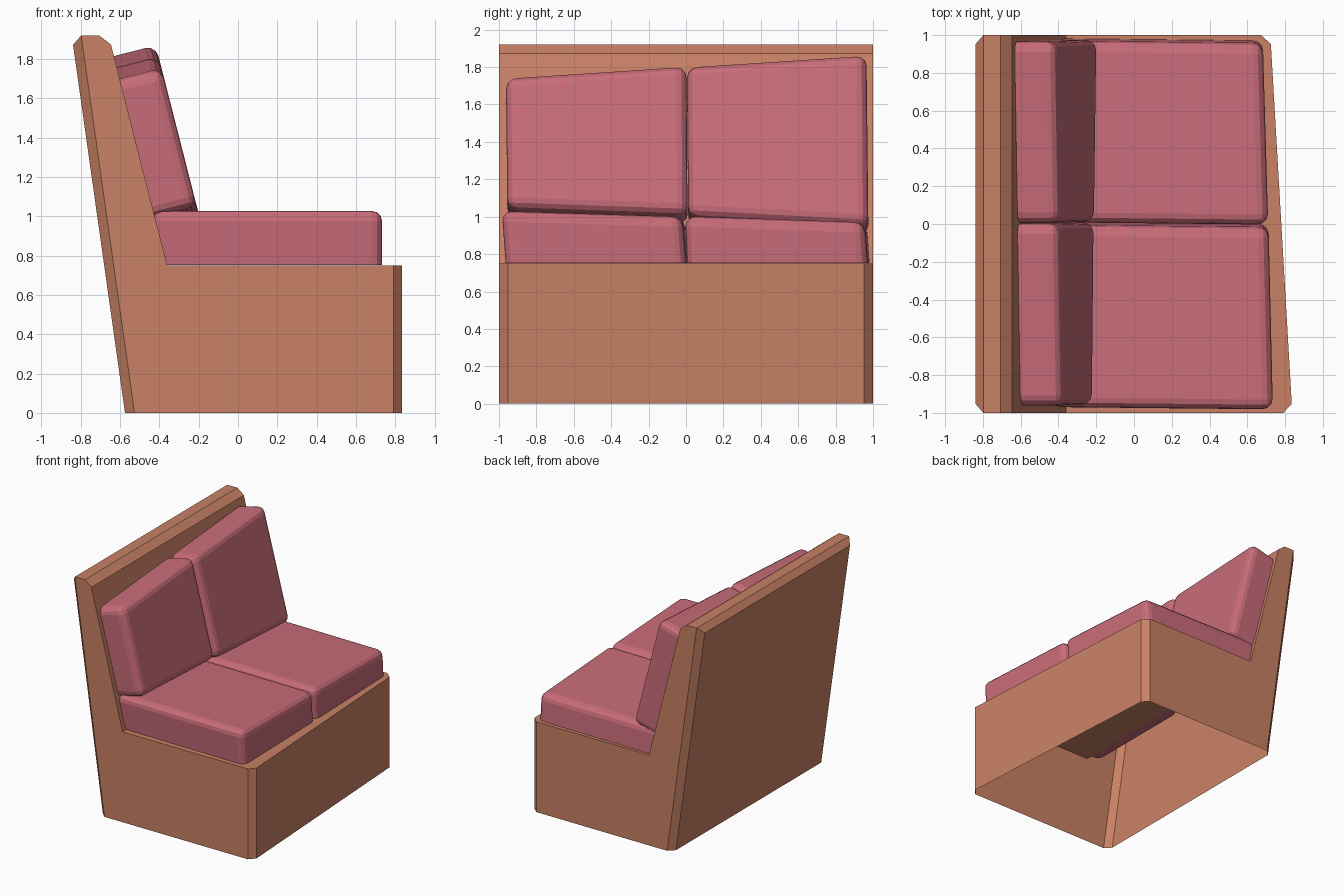
import bpy, bmesh
from mathutils import Vector

if "Cube" in bpy.data.objects:
    bpy.data.objects.remove(bpy.data.objects["Cube"])


def material(name, color):
    m = bpy.data.materials.new(name)
    m.diffuse_color = color
    m.use_nodes = True
    m.node_tree.nodes["Principled BSDF"].inputs["Base Color"].default_value = m.diffuse_color
    return m


WOOD = material("frame_brown", (0.58, 0.22, 0.13, 1))
FABRIC = material("cushion_red", (0.58, 0.15, 0.19, 1))


def finish(bm, name, mat):
    bmesh.ops.recalc_face_normals(bm, faces=bm.faces[:])
    return bm, name, mat


def to_object(bm, name, mat):
    me = bpy.data.meshes.new(name)
    bm.to_mesh(me)
    bm.free()
    me.materials.append(mat)
    ob = bpy.data.objects.new(name, me)
    bpy.context.collection.objects.link(ob)
    return ob


def prism(ring_a, ring_b):
    """Solid between two matching rings of points."""
    bm = bmesh.new()
    a = [bm.verts.new(p) for p in ring_a]
    b = [bm.verts.new(p) for p in ring_b]
    n = len(a)
    first = bm.faces.new(a)
    bm.faces.new(b[::-1])
    sides = [bm.faces.new((a[i], b[i], b[(i + 1) % n], a[(i + 1) % n])) for i in range(n)]
    bmesh.ops.recalc_face_normals(bm, faces=bm.faces[:])
    return bm, first, sides


# Bench frame: side profile swept along y, front edge skewed, underside open
def profile(y, front):
    pts = [(-0.575, 0), (front, 0), (front, 0.75), (-0.36, 0.75), (-0.658, 1.92), (-0.846, 1.92)]
    return [(x, y, z) for x, z in pts]


bm, end, sides = prism(profile(-1, 0.838), profile(1, 0.722))
vs = bm.verts[:]
pairs = [(0, 5), (6, 11), (1, 2), (7, 8), (4, 10), (5, 11)]
edges = [bm.edges.get((vs[i], vs[j])) for i, j in pairs]
bmesh.ops.bevel(bm, geom=edges, offset=0.048, segments=1, affect='EDGES')
under = [f for f in bm.faces if all(v.co.z < 1e-3 for v in f.verts)]
bmesh.ops.delete(bm, geom=under, context='FACES')
to_object(bm, "bench_frame", WOOD)


# Cushions: six-sided blocks, rounded everywhere except the hidden resting face
def cushion(name, rest, top):
    bm, hidden, _ = prism(rest, top)
    edges = [e for e in bm.edges if hidden not in e.link_faces]
    bmesh.ops.bevel(bm, geom=edges, offset=0.055, segments=3, profile=0.5, affect='EDGES')
    to_object(bm, name, FABRIC)


# Seat cushions: (y low, y high at the rest face, same at the top, top heights, front x)
seats = [
    ("seat_cushion_right", (-0.965, 0.0), (-0.985, -0.02), (1.03, 1.0), (0.735, 0.712)),
    ("seat_cushion_left", (0.005, 0.97), (-0.005, 0.955), (1.003, 0.97), (0.71, 0.682)),
]
for name, yb, yt, zt, xf in seats:
    shift = 0.012  # slight yaw of the back end
    rest = [(-0.44, yb[0] + shift, 0.752), (xf[0], yb[0], 0.752),
            (xf[1], yb[1], 0.752), (-0.44, yb[1] + shift, 0.752)]
    top = [(-0.44, yt[0] + shift, zt[0]), (xf[0], yt[0], zt[0]),
           (xf[1], yt[1], zt[1]), (-0.44, yt[1] + shift, zt[1])]
    cushion(name, rest, top)

# Back cushions: laid out along the sloping backrest
ORIGIN = Vector((-0.36, 0, 0.75))
UP = Vector((-0.247, 0, 0.969))
OUT = Vector((0.969, 0, 0.247))


def on_back(y, s, d):
    return ORIGIN + UP * s + OUT * d + Vector((0, y, 0))


# outlines as (y, distance up the backrest)
backs = [
    ("back_cushion_right", [(-0.955, 0.255), (0.008, 0.22), (0.002, 1.042), (-0.962, 0.977)]),
    ("back_cushion_left", [(0.012, 0.212), (0.975, 0.16), (0.965, 1.103), (0.005, 1.038)]),
]
for name, outline in backs:
    cushion(name, [on_back(y, s, -0.02) for y, s in outline],
            [on_back(y, s, 0.22) for y, s in outline])
